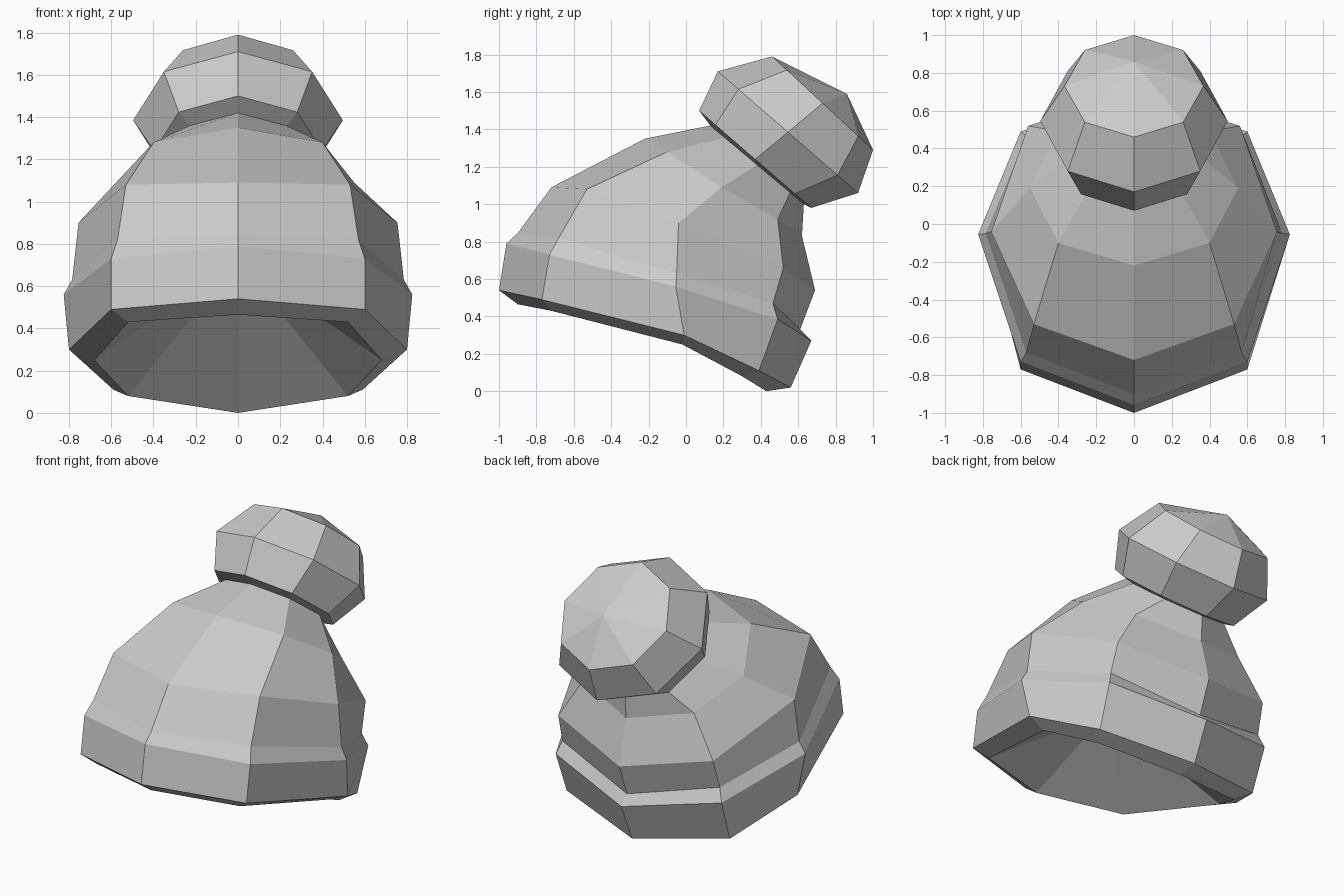
import bpy
import bmesh
from math import sin, cos, pi
from mathutils import Vector

SIDES = 8

old = bpy.data.objects.get("Cube")
if old:
    bpy.data.objects.remove(old, do_unlink=True)

# One grey knit material
grey = bpy.data.materials.new("wool_grey")
grey.use_nodes = True
colour = (0.6, 0.6, 0.6, 1)
grey.diffuse_color = colour
grey.node_tree.nodes["Principled BSDF"].inputs["Base Color"].default_value = colour


def mirrored_ring(half):
    """Complete a front-to-back half ring by mirroring it across x = 0."""
    points = [Vector(p) for p in half]
    return points + [Vector((-p.x, p.y, p.z)) for p in points[-2:0:-1]]


def tilted_ring(front, back):
    """Regular ring whose front and back points are given as (y, z)."""
    a, b = Vector((0, *front)), Vector((0, *back))
    centre, arm = (a + b) / 2, (a - b) / 2
    side = Vector((arm.length, 0, 0))
    turns = [2 * pi * i / SIDES for i in range(SIDES)]
    return [centre + arm * cos(t) + side * sin(t) for t in turns]


def loft(name, rings, tip=None):
    """Skin a stack of rings; close the start flat, the end flat or at a tip."""
    bm = bmesh.new()
    loops = [[bm.verts.new(p) for p in ring] for ring in rings]
    for low, high in zip(loops, loops[1:]):
        for i in range(SIDES):
            j = (i + 1) % SIDES
            bm.faces.new((low[i], low[j], high[j], high[i]))
    bm.faces.new(loops[0][::-1])
    if tip:
        top = bm.verts.new(tip)
        for i in range(SIDES):
            bm.faces.new((loops[-1][i], loops[-1][(i + 1) % SIDES], top))
    else:
        bm.faces.new(loops[-1])
    bmesh.ops.recalc_face_normals(bm, faces=bm.faces)
    mesh = bpy.data.meshes.new(name)
    bm.to_mesh(mesh)
    bm.free()
    mesh.materials.append(grey)
    obj = bpy.data.objects.new(name, mesh)
    bpy.context.collection.objects.link(obj)
    return obj


# Lengthwise profiles of the cap, from inner rim up to the crown shoulder
front = [(0, -0.9, 0.465), (0, -1, 0.54), (0, -0.96, 0.79),
         (0, -0.9, 0.845), (0, -0.72, 1.09), (0, -0.22, 1.35)]
front_side = [(0.52, -0.72, 0.43), (0.6, -0.77, 0.49), (0.6, -0.73, 0.73),
              (0.57, -0.68, 0.82), (0.53, -0.53, 1.08), (0.4, -0.1, 1.28)]
side = [(0.68, -0.02, 0.25), (0.8, -0.01, 0.3), (0.825, -0.055, 0.56),
        (0.785, -0.05, 0.63), (0.755, -0.04, 0.9), (0.55, 0.19, 1.09)]
back_side = [(0.52, 0.3, 0.08), (0.59, 0.39, 0.11), (0.6, 0.49, 0.385),
             (0.57, 0.465, 0.47), (0.56, 0.52, 0.66), (0.4, 0.49, 0.92)]
back = [(0, 0.43, 0), (0, 0.56, 0.02), (0, 0.67, 0.27),
        (0, 0.61, 0.33), (0, 0.69, 0.54), (0, 0.62, 0.83)]
cap_rings = [mirrored_ring(h) for h in zip(front, front_side, side, back_side, back)]

# Hollow: the rim shrunk towards a point inside the cap
rim = cap_rings[0]
middle = sum(rim, Vector()) / SIDES
hollow = [Vector((0, -0.22, 0.58)) + (p - middle) * 0.3 for p in rim]

# Neck where the cap meets the pompom
neck = tilted_ring((0.13, 1.42), (0.63, 1.0))
loft("knit_cap", [hollow] + cap_rings + [neck])

# Faceted pompom leaning backwards
loft("pompom", [neck,
                tilted_ring((0.07, 1.5), (0.67, 0.98)),
                tilted_ring((0.17, 1.71), (0.92, 1.06)),
                tilted_ring((0.46, 1.79), (1.0, 1.29))],
     tip=(0, 0.86, 1.59))
